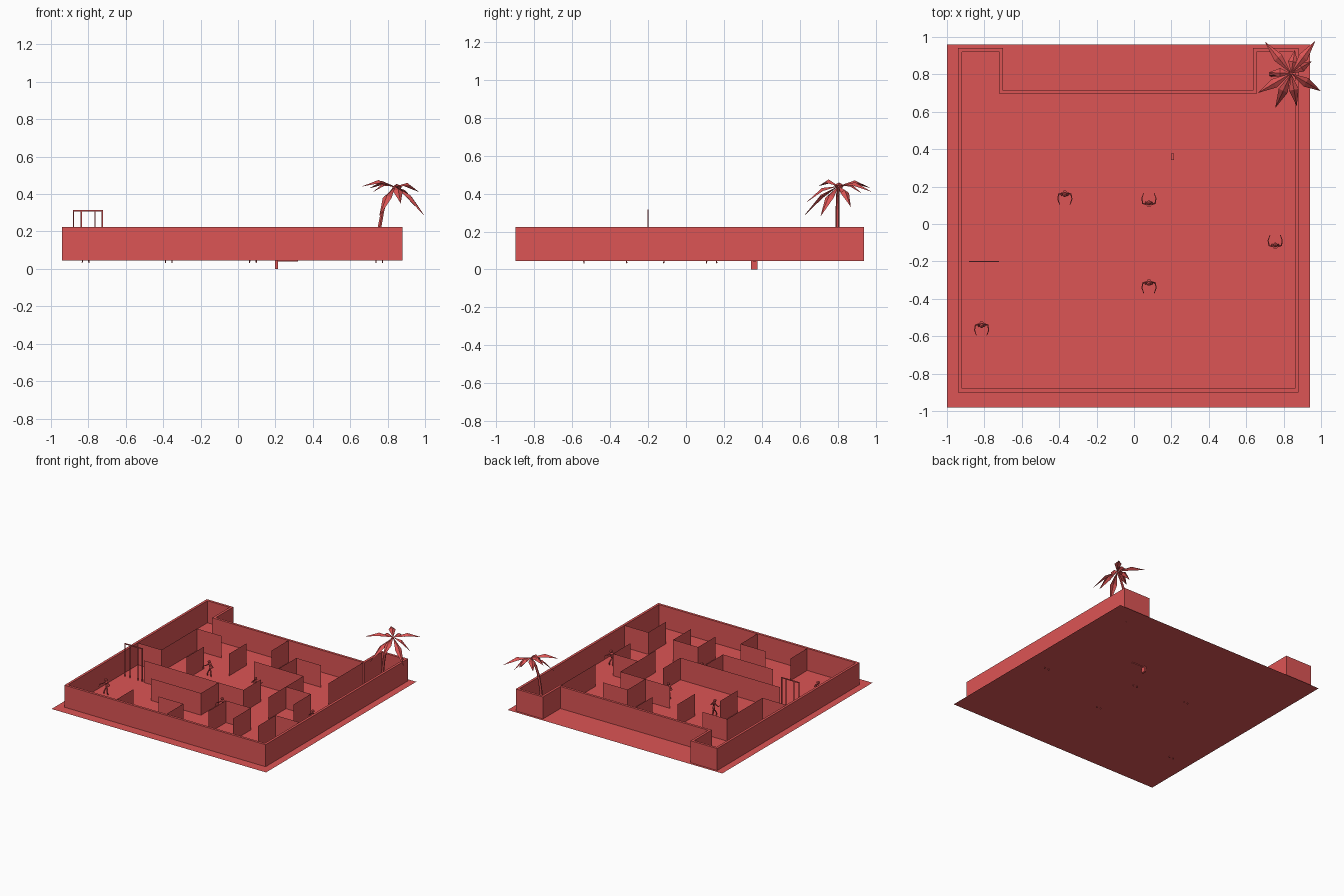
import bpy, bmesh, math
from mathutils import Vector, Matrix

if "Cube" in bpy.data.objects:
    bpy.data.objects.remove(bpy.data.objects["Cube"])

FLOOR, TOP = 0.045, 0.225
red = bpy.data.materials.new("red")
red.diffuse_color = (0.72, 0.09, 0.09, 1)
red.use_nodes = True
red.node_tree.nodes["Principled BSDF"].inputs["Base Color"].default_value = red.diffuse_color


def make(name, bm):
    me = bpy.data.meshes.new(name)
    bm.to_mesh(me)
    bm.free()
    ob = bpy.data.objects.new(name, me)
    me.materials.append(red)
    bpy.context.collection.objects.link(ob)
    return ob


def box(bm, lo, hi):
    lo, hi = Vector(lo), Vector(hi)
    m = Matrix.Translation((lo + hi) / 2) @ Matrix.Diagonal((*(hi - lo), 1))
    bmesh.ops.create_cube(bm, size=1, matrix=m)


def quad(bm, pts):
    bm.faces.new([bm.verts.new(p) for p in pts])


def tube(bm, pts, radii, n=6):
    rings = []
    for k, p in enumerate(pts):
        a, b = Vector(pts[max(k - 1, 0)]), Vector(pts[min(k + 1, len(pts) - 1)])
        rot = (b - a).to_track_quat('Z', 'Y')
        rings.append([bm.verts.new(Vector(p) + rot @ Vector(
            (radii[k] * math.cos(t * math.tau / n), radii[k] * math.sin(t * math.tau / n), 0)))
            for t in range(n)])
    for r, s in zip(rings, rings[1:]):
        for t in range(n):
            bm.faces.new((r[t], r[(t + 1) % n], s[(t + 1) % n], s[t]))
    bm.faces.new(rings[0][::-1])
    bm.faces.new(rings[-1])


# floor sheet
bm = bmesh.new()
quad(bm, [(-1, -0.98, FLOOR), (0.94, -0.98, FLOOR), (0.94, 0.96, FLOOR), (-1, 0.96, FLOOR)])
make("floor", bm)

# outer wall ring with the notch at the back
outer = [(-0.94, -0.9), (0.88, -0.9), (0.88, 0.94), (0.635, 0.94),
         (0.635, 0.715), (-0.70, 0.715), (-0.70, 0.94), (-0.94, 0.94)]
inner = [(-0.92, -0.88), (0.86, -0.88), (0.86, 0.92), (0.655, 0.92),
         (0.655, 0.695), (-0.72, 0.695), (-0.72, 0.92), (-0.92, 0.92)]
bm = bmesh.new()
loops = [[bm.verts.new((x, y, z)) for x, y in pts]
         for pts, z in ((outer, FLOOR), (outer, TOP), (inner, TOP), (inner, FLOOR))]
for a, b in zip(loops, loops[1:]):
    for k in range(8):
        q = (k + 1) % 8
        bm.faces.new((a[k], a[q], b[q], b[k]))
make("outer_wall", bm)


# thin maze partitions on an eight by eight grid
def gx(i): return -0.93 + 0.225 * i
def gy(j): return -0.89 + 0.2275 * j


along_x = [(1, 3, 4), (2, 2, 4), (2, 5, 6), (2, 7, 8), (3, 1, 5), (4, 0, 1),
           (4, 6, 7), (5, 4, 6), (6, 1, 2), (6, 5, 6)]        # row, from, to
along_y = [(1, 4, 6), (2, 0, 1), (2, 4, 5), (3, 5, 6), (4, 0, 1), (4, 2, 3), (4, 6, 7),
           (5, 1, 2), (5, 3, 4), (5, 5, 6), (6, 1, 2), (6, 3, 5), (7, 1, 2), (7, 3, 4),
           (7, 5, 7)]                                         # column, from, to
bm = bmesh.new()
for j, a, b in along_x:
    quad(bm, [(gx(a), gy(j), FLOOR), (gx(b), gy(j), FLOOR), (gx(b), gy(j), TOP), (gx(a), gy(j), TOP)])
for i, a, b in along_y:
    quad(bm, [(gx(i), gy(a), FLOOR), (gx(i), gy(b), FLOOR), (gx(i), gy(b), TOP), (gx(i), gy(a), TOP)])
make("maze_partitions", bm)

# barred gate
bm = bmesh.new()
for x in (-0.88, -0.838, -0.764, -0.726):
    box(bm, (x - 0.003, -0.203, FLOOR), (x + 0.003, -0.197, 0.315))
box(bm, (-0.883, -0.203, 0.308), (-0.723, -0.197, 0.316))
make("gate", bm)

# mallet lying in the maze
bm = bmesh.new()
box(bm, (0.198, 0.342, 0.0), (0.215, 0.378, 0.09))
box(bm, (0.215, 0.355, 0.04), (0.32, 0.366, 0.052))
make("mallet", bm)

# maze creatures, each on its own square tile
creatures = [(-0.37, 0.135, 1), (0.08, 0.135, -1), (0.755, -0.09, -1),
             (0.08, -0.34, 1), (-0.815, -0.565, 1)]           # x, y, facing
for n, (cx, cy, d) in enumerate(creatures):
    bm = bmesh.new()
    h = 0.097
    quad(bm, [(cx - h, cy - h, 0.047), (cx + h, cy - h, 0.047),
              (cx + h, cy + h, 0.047), (cx - h, cy + h, 0.047)])
    make(f"tile_{n}", bm)
    bm = bmesh.new()

    def at(x, y, z): return (cx + d * x, cy + d * y, z)
    tube(bm, [at(0, 0.03, 0.09), at(0, 0.034, 0.115), at(0, 0.03, 0.145)], [0.009, 0.011, 0.015])
    bmesh.ops.create_icosphere(bm, subdivisions=1, radius=0.014,
                               matrix=Matrix.Translation(at(0, 0.022, 0.165)))
    for s in (-1, 1):
        tube(bm, [at(s * .008, .03, .092), at(s * .016, .02, .065), at(s * .018, .028, .033)],
             [0.006, 0.005, 0.003], 5)
        tube(bm, [at(s * .013, .03, .14), at(s * .033, .025, .125), at(s * .038, -.002, .13),
                  at(s * .028, -.03, .12)], [0.005, 0.004, 0.003, 0.002], 5)
    make(f"creature_{n}", bm)

# palm trunk
bm = bmesh.new()
tube(bm, [(0.735, 0.8, FLOOR), (0.757, 0.8, 0.225), (0.775, 0.8, 0.32), (0.80, 0.8, 0.385),
          (0.84, 0.805, 0.44)], [0.013, 0.011, 0.01, 0.009, 0.008])
make("palm_trunk", bm)

# drooping folded palm leaves, given by their tips
tips = [(0.70, 0.975, 0.43), (0.86, 0.93, 0.40), (0.97, 0.98, 0.41), (0.95, 0.87, 0.33),
        (1.0, 0.71, 0.28), (0.87, 0.63, 0.35), (0.755, 0.62, 0.28), (0.66, 0.70, 0.44),
        (0.72, 0.81, 0.41)]
root = Vector((0.84, 0.805, 0.44))
bm = bmesh.new()
for tip in tips:
    tip = Vector(tip)
    flat = Vector((tip.x - root.x, tip.y - root.y, 0))
    side = Vector((-flat.y, flat.x, 0)).normalized() * 0.026
    mid = root.lerp(tip, 0.5) + Vector((0, 0, 0.035))
    r, m, t = (bm.verts.new(p) for p in (root, mid, tip))
    for s in (-1, 1):
        e = bm.verts.new(mid + side * s - Vector((0, 0, 0.016)))
        bm.faces.new((r, e, m))
        bm.faces.new((m, e, t))
make("palm_leaves", bm)
